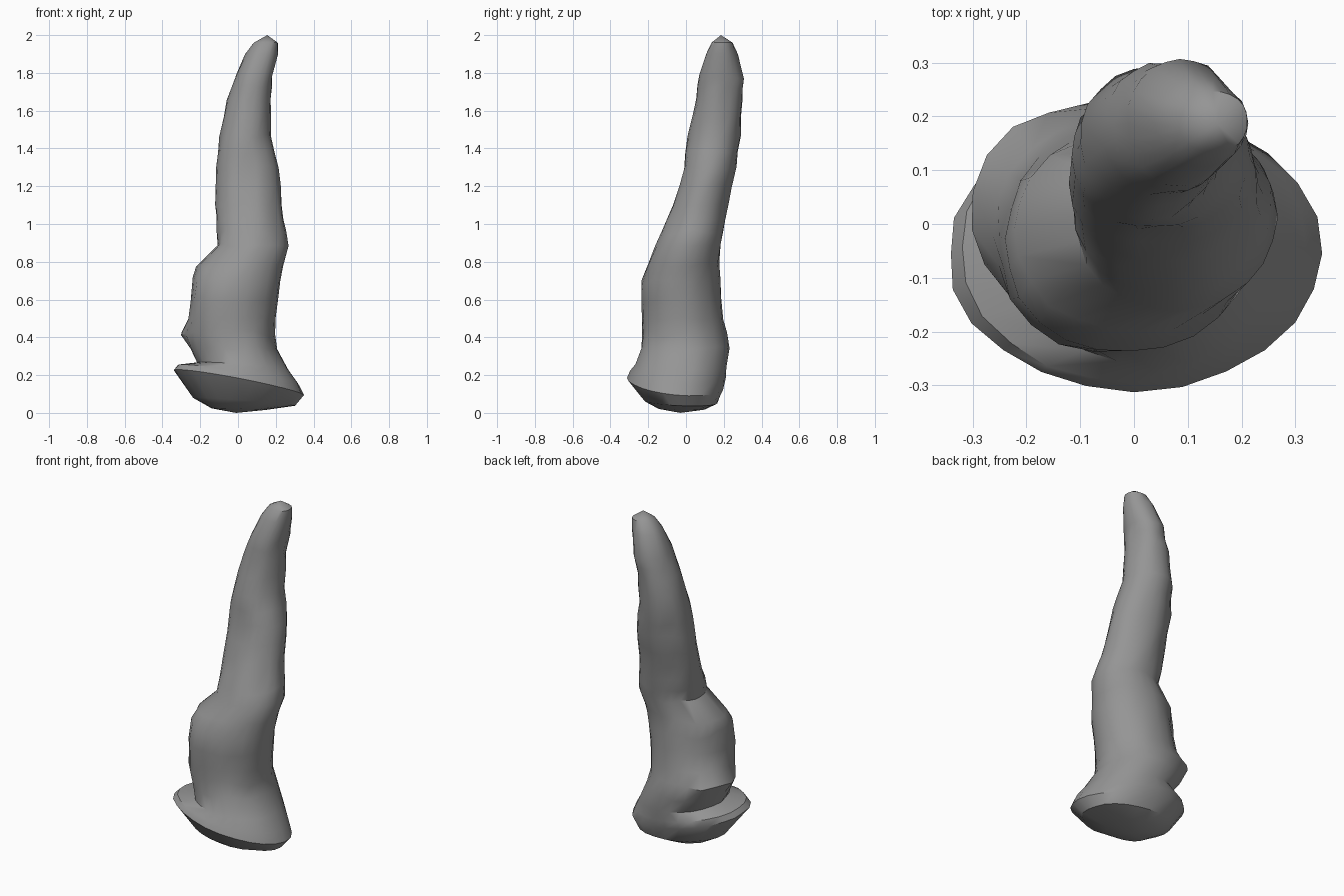
import bpy, bmesh, math
from mathutils import Vector, noise

if "Cube" in bpy.data.objects:
    bpy.data.objects.remove(bpy.data.objects["Cube"])

SIDES = 24

# Outline stations: height, x min, x max, y min, y max
STATIONS = [
    (0.02, -0.14, 0.15, -0.15, 0.1),
    (0.06, -0.24, 0.3, -0.22, 0.165),
    (0.155, -0.345, 0.345, -0.31, 0.2),
    (0.2, -0.32, 0.32, -0.295, 0.21),
    (0.25, -0.21, 0.27, -0.265, 0.215),
    (0.34, -0.24, 0.21, -0.24, 0.23),
    (0.42, -0.26, 0.195, -0.235, 0.215),
    (0.5, -0.25, 0.2, -0.232, 0.195),
    (0.7, -0.235, 0.225, -0.235, 0.18),
    (0.78, -0.22, 0.24, -0.2, 0.18),
    (0.88, -0.11, 0.265, -0.16, 0.185),
    (1.1, -0.12, 0.23, -0.07, 0.22),
    (1.3, -0.115, 0.215, -0.015, 0.265),
    (1.46, -0.1, 0.17, 0.01, 0.29),
    (1.66, -0.055, 0.17, 0.05, 0.3),
    (1.78, -0.015, 0.185, 0.07, 0.305),
    (1.9, 0.04, 0.212, 0.105, 0.27),
    (1.96, 0.08, 0.212, 0.135, 0.248),
]

# Local swellings: direction in degrees, height, height spread, amount
BUMPS = [(155, 0.41, 0.07, 0.055), (225, 0.6, 0.14, 0.02), (25, 0.12, 0.06, 0.012)]


def make_ring(bm, z, x0, x1, y0, y1):
    cx, cy, rx, ry = (x0 + x1) / 2, (y0 + y1) / 2, (x1 - x0) / 2, (y1 - y0) / 2
    tilt = -0.19 * math.exp(-((z - 0.155) / 0.1) ** 2)  # the rim leans down to the right
    verts = []
    for i in range(SIDES):
        a = 2 * math.pi * i / SIDES
        out = Vector((math.cos(a), math.sin(a), 0))
        p = Vector((cx + rx * out.x, cy + ry * out.y, 0))
        p.z = z + tilt * (p.x + p.y / 2)
        for deg, height, spread, amount in BUMPS:
            facing = max(0, math.cos(a - math.radians(deg))) ** 4
            p += out * amount * facing * math.exp(-((z - height) / spread) ** 2)
        # small coherent dents give the weathered surface
        q = p.copy()
        p += out * (noise.noise(q * 9) * 0.008 + noise.noise(q * 23) * 0.006)
        if 0.3 < z < 1.9:
            p.z += noise.noise(q * 8 + Vector((5, 2, 8))) * 0.03
        verts.append(bm.verts.new(p))
    return verts


# Add halfway sections where stations are far apart
sections = []
for lo, hi in zip(STATIONS, STATIONS[1:]):
    steps = max(1, round((hi[0] - lo[0]) / 0.08))
    for k in range(steps):
        sections.append([a + (b - a) * k / steps for a, b in zip(lo, hi)])
sections.append(STATIONS[-1])

# Leaning spire on a tilted, lipped foot
bm = bmesh.new()
loops = [make_ring(bm, *s) for s in sections]
for lo, hi in zip(loops, loops[1:]):
    for i in range(SIDES):
        j = (i + 1) % SIDES
        bm.faces.new((lo[i], lo[j], hi[j], hi[i]))

# Closed underside and tip
foot = bm.verts.new((-0.01, -0.03, 0))
tip = bm.verts.new((0.155, 0.185, 2))
for i in range(SIDES):
    j = (i + 1) % SIDES
    bm.faces.new((loops[0][j], loops[0][i], foot))
    bm.faces.new((loops[-1][i], loops[-1][j], tip))
bmesh.ops.recalc_face_normals(bm, faces=bm.faces[:])

mesh = bpy.data.meshes.new("rock_spire")
bm.to_mesh(mesh)
bm.free()
spire = bpy.data.objects.new("rock_spire", mesh)
bpy.context.collection.objects.link(spire)

# Dark stone
stone = bpy.data.materials.new("dark_stone")
stone.diffuse_color = (0.3, 0.3, 0.3, 1)
stone.use_nodes = True
stone.node_tree.nodes["Principled BSDF"].inputs["Base Color"].default_value = stone.diffuse_color
mesh.materials.append(stone)

bpy.context.view_layer.objects.active = spire
spire.select_set(True)
bpy.ops.object.shade_smooth_by_angle(angle=math.radians(35))
